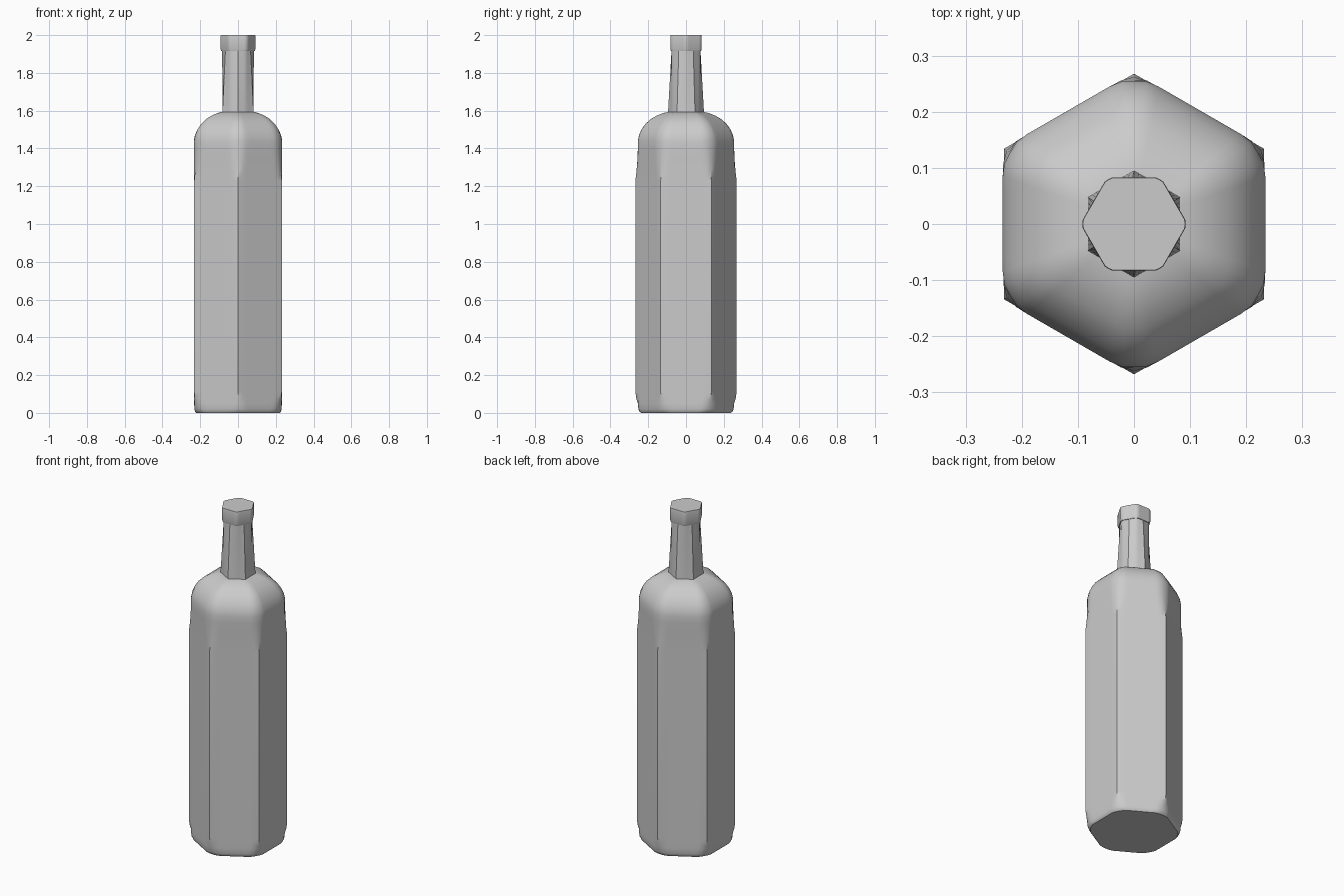
import bpy
import bmesh
from math import cos, sin, radians

if "Cube" in bpy.data.objects:
    bpy.data.objects.remove(bpy.data.objects["Cube"], do_unlink=True)

STEPS = 72  # points around each section

grey = bpy.data.materials.new("plain grey")
grey.use_nodes = True
colour = (0.6, 0.6, 0.6, 1)
grey.diffuse_color = colour
grey.node_tree.nodes["Principled BSDF"].inputs["Base Color"].default_value = colour


def section(bm, z, apothem, corner, turn):
    """Hexagon ring whose corners are rounded off at the corner radius."""
    ring = []
    for i in range(STEPS):
        angle = 360 * i / STEPS
        off_face = (angle - turn + 30) % 60 - 30
        r = min(apothem / cos(radians(off_face)), corner)
        a = radians(angle)
        ring.append(bm.verts.new((r * cos(a), r * sin(a), z)))
    return ring


def loft(name, sections):
    """Closed solid through (z, apothem, corner radius, turn) sections."""
    bm = bmesh.new()
    rings = [section(bm, *s) for s in sections]
    for low, high in zip(rings, rings[1:]):
        for i in range(STEPS):
            j = (i + 1) % STEPS
            bm.faces.new((low[i], low[j], high[j], high[i]))
    bm.faces.new(rings[0][::-1])
    bm.faces.new(rings[-1])
    mesh = bpy.data.meshes.new(name)
    bm.to_mesh(mesh)
    bm.free()
    mesh.materials.append(grey)
    obj = bpy.data.objects.new(name, mesh)
    bpy.context.collection.objects.link(obj)
    bpy.ops.object.select_all(action="DESELECT")
    obj.select_set(True)
    bpy.context.view_layer.objects.active = obj
    bpy.ops.object.shade_smooth_by_angle(angle=radians(32))
    return obj


# Body: eased base, crisp hexagonal sides, softened corners into the shoulder
body = [
    (0.00, 0.222, 0.238), (0.006, 0.227, 0.245), (0.02, 0.231, 0.252),
    (0.05, 0.232, 0.255), (0.075, 0.232, 0.263), (0.11, 0.232, 0.27),
    (1.23, 0.232, 0.27), (1.28, 0.232, 0.262), (1.34, 0.233, 0.257),
    (1.40, 0.234, 0.255), (1.44, 0.234, 0.255), (1.47, 0.228, 0.249),
    (1.50, 0.215, 0.236), (1.53, 0.195, 0.215), (1.555, 0.17, 0.187),
    (1.575, 0.138, 0.153), (1.587, 0.11, 0.122), (1.597, 0.07, 0.078),
]
loft("bottle_body", [(*s, 0) for s in body])

# Neck: the hexagon turns by half a side between shoulder and cap
loft("bottle_neck", [(1.57, 0.083, 0.096, 0), (1.60, 0.082, 0.095, 0),
                     (1.93, 0.076, 0.084, 30)])

# Cap: short hexagon with its corners to the sides
loft("bottle_cap", [(1.915, 0.080, 0.088, 30), (1.925, 0.083, 0.092, 30),
                    (1.995, 0.083, 0.092, 30), (2.0, 0.082, 0.091, 30)])
